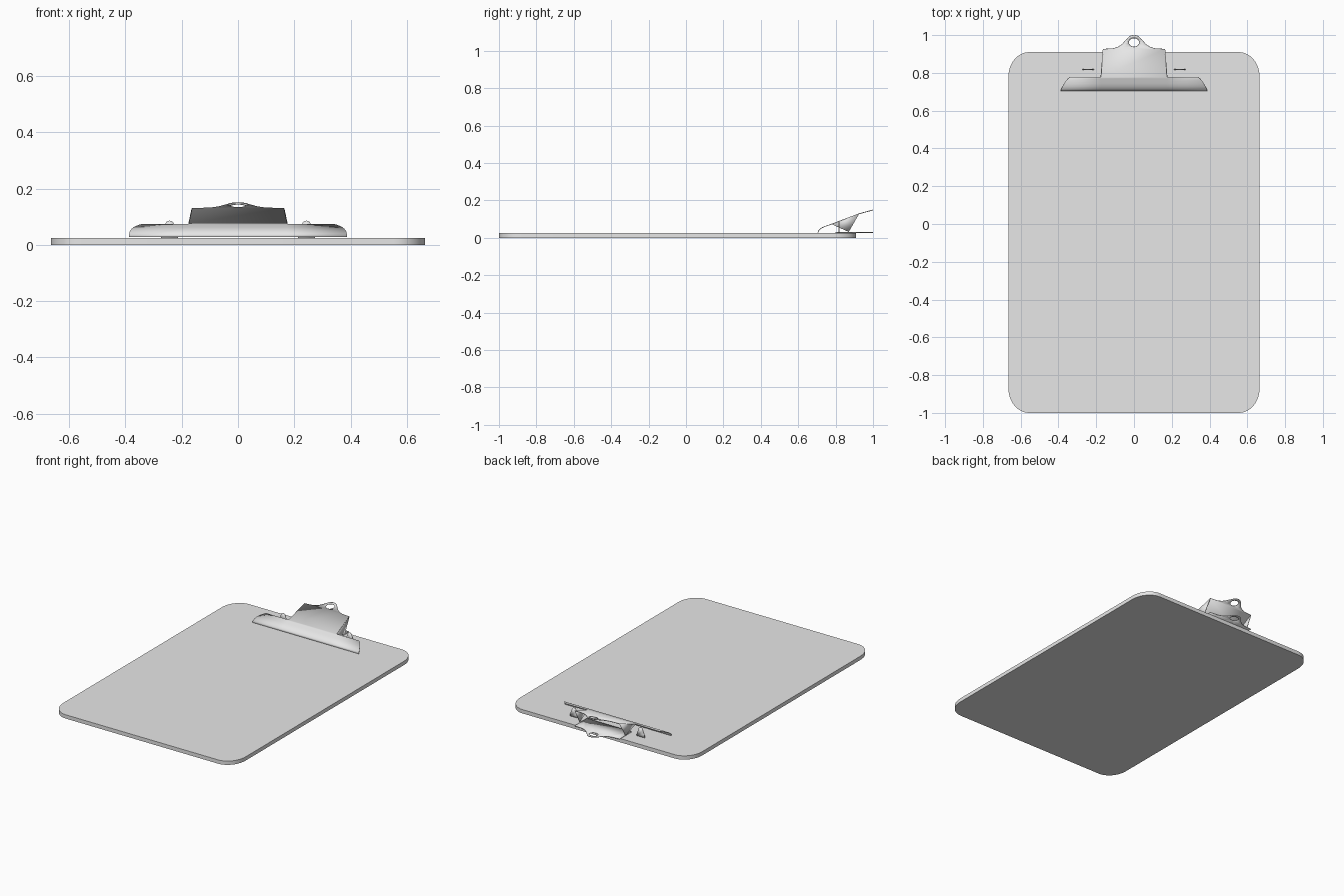
import bpy, bmesh, math

cube = bpy.data.objects.get("Cube")
if cube:
    bpy.data.objects.remove(cube, do_unlink=True)

grey = bpy.data.materials.new("plain grey")
grey.use_nodes = True
COLOUR = (0.8, 0.8, 0.8, 1)
grey.diffuse_color = COLOUR
grey.node_tree.nodes["Principled BSDF"].inputs["Base Color"].default_value = COLOUR

TOP = 0.025      # height of the board surface
SHEET = 0.004    # thickness of the sheet metal


def finish(name, bm, thickness=0):
    bmesh.ops.recalc_face_normals(bm, faces=bm.faces)
    mesh = bpy.data.meshes.new(name)
    bm.to_mesh(mesh)
    bm.free()
    mesh.materials.append(grey)
    obj = bpy.data.objects.new(name, mesh)
    bpy.context.collection.objects.link(obj)
    if thickness:
        solid = obj.modifiers.new("sheet thickness", "SOLIDIFY")
        solid.thickness = thickness
        solid.offset = 0
    bpy.ops.object.select_all(action="DESELECT")
    obj.select_set(True)
    bpy.context.view_layer.objects.active = obj
    bpy.ops.object.shade_smooth_by_angle(angle=math.radians(35))
    return obj


def arc(cx, cy, rx, ry, start, end, steps):
    angles = [math.radians(start + (end - start) * i / steps) for i in range(steps + 1)]
    return [(cx + rx * math.cos(a), cy + ry * math.sin(a)) for a in angles]


def mirrored(half):
    """Close a right-hand outline by reflecting it across x = 0."""
    return half + [(-x, y) for x, y in reversed(half) if abs(x) > 1e-6]


def fill(bm, loops, height):
    """Fill an outline, with optional holes, placing each point at height(y)."""
    edges = []
    for loop in loops:
        verts = [bm.verts.new((x, y, height(y))) for x, y in loop]
        edges += [bm.edges.new((v, verts[i - 1])) for i, v in enumerate(verts)]
    bmesh.ops.triangle_fill(bm, use_beauty=True, edges=edges)


# Board with rounded corners
bm = bmesh.new()
half = arc(0.555, -0.87, 0.11, 0.13, -90, 0, 10) + arc(0.555, 0.78, 0.11, 0.13, 0, 90, 10)
base = bm.faces.new([bm.verts.new((x, y, 0)) for x, y in mirrored(half)])
raised = bmesh.ops.extrude_face_region(bm, geom=[base])["geom"]
bmesh.ops.translate(bm, vec=(0, 0, TOP),
                    verts=[v for v in raised if isinstance(v, bmesh.types.BMVert)])
finish("board", bm)

# Hanging tab outline shared by the clip and its base plate
shoulder = [(0.163, 0.926), (0.11, 0.93), (0.085, 0.937), (0.063, 0.952), (0.047, 0.97)]
tab_half = shoulder + arc(0, 0.96, 0.042, 0.04, 30, 90, 6)
hole = arc(0, 0.961, 0.027, 0.023, 0, 360, 24)[:-1]

# Clip lever: curved jaw, sloped neck, then the tab with its hole
bm = bmesh.new()
rows = [(0.705, 0.028, 0.388), (0.709, 0.038, 0.387), (0.717, 0.047, 0.384),
        (0.729, 0.055, 0.378), (0.743, 0.061, 0.37), (0.758, 0.066, 0.36),
        (0.77, 0.07, 0.35), (0.778, 0.073, 0.338)]
previous = None
for y, z, w in rows:
    row = [bm.verts.new((x, y, z)) for x in (-w, -0.175, 0.175, w)]
    if previous:
        for i in range(3):
            bm.faces.new((previous[i], previous[i + 1], row[i + 1], row[i]))
    previous = row
neck = [bm.verts.new((x, 0.926, 0.129)) for x in (0.163, -0.163)]
bm.faces.new((previous[1], previous[2], *neck))
fill(bm, [mirrored(tab_half), hole], lambda y: 0.129 + (y - 0.926) * 0.27)
bmesh.ops.remove_doubles(bm, verts=bm.verts, dist=0.0005)
finish("clip_lever", bm, SHEET)

# Folded side flanges and upright hinge ears, one pair per side
for side, word in ((1, "left"), (-1, "right")):
    bm = bmesh.new()
    corners = [(0.175, 0.778, 0.073), (0.163, 0.926, 0.129), (0.167, 0.87, 0.032)]
    bm.faces.new([bm.verts.new((side * x, y, z)) for x, y, z in corners])
    finish(word + "_flange", bm, SHEET)

    bm = bmesh.new()
    profile = [(-0.03, TOP), (0.03, TOP), (0.027, 0.045)]
    profile += arc(0, 0.07, 0.016, 0.016, 0, 180, 8) + [(-0.027, 0.045)]
    bm.faces.new([bm.verts.new((side * 0.243 + x, 0.818, z)) for x, z in profile])
    finish(word + "_hinge_ear", bm, SHEET)

# Base plate lying on the board, its tab beneath the lever's tab
bm = bmesh.new()
plate_half = [(0.163, 0.8)] + tab_half
fill(bm, [mirrored(plate_half), hole], lambda y: TOP + 0.004)
finish("base_plate", bm, SHEET)
